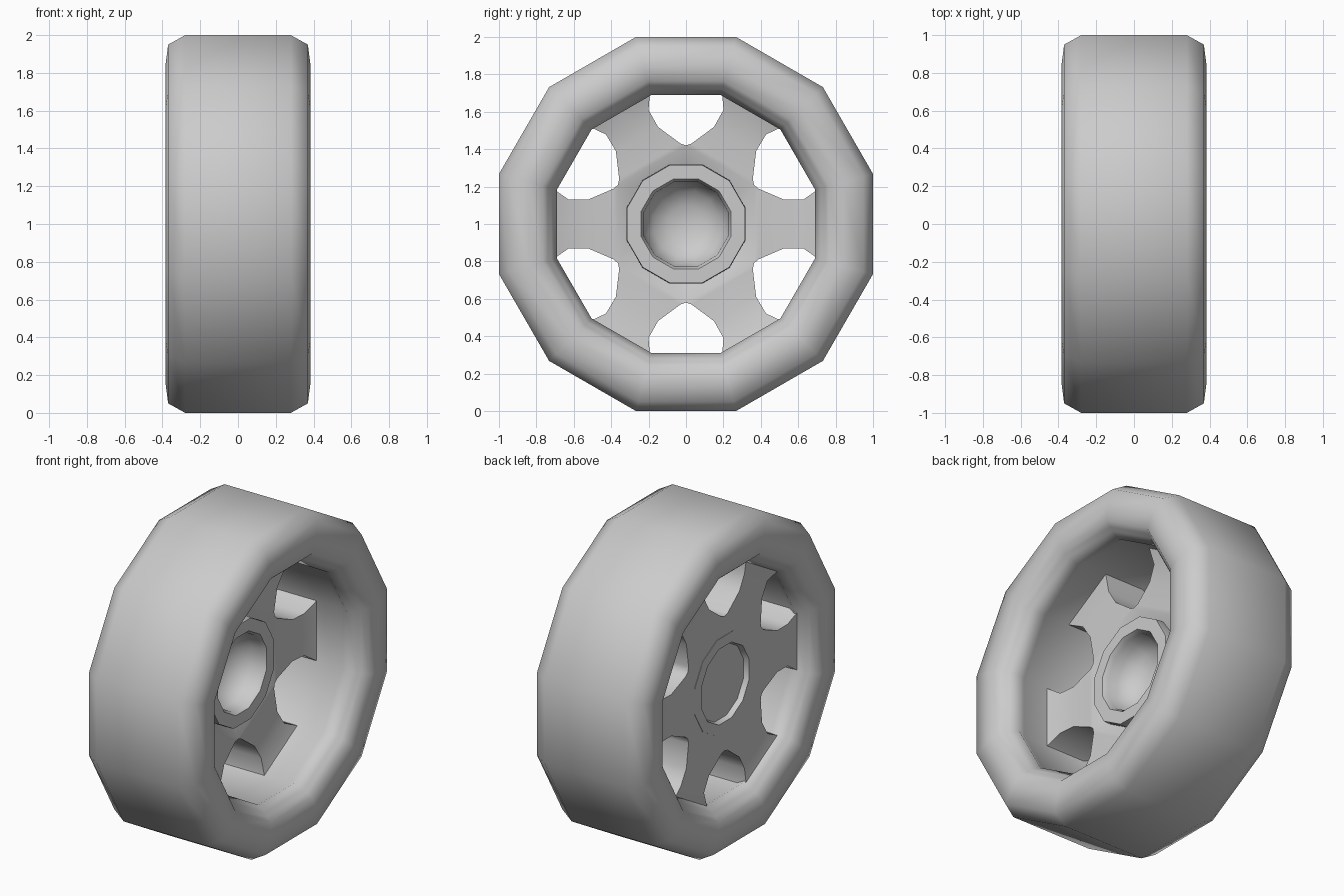
import bpy, bmesh
from math import radians, sin, cos
from mathutils import Matrix

if "Cube" in bpy.data.objects:
    bpy.data.objects.remove(bpy.data.objects["Cube"], do_unlink=True)

SIDES = 12
CENTRE = Matrix.Translation((0, 0, 1))

grey = bpy.data.materials.new("plain_grey")
grey.use_nodes = True
grey.diffuse_color = (0.6, 0.6, 0.6, 1)
grey.node_tree.nodes["Principled BSDF"].inputs["Base Color"].default_value = (0.6, 0.6, 0.6, 1)


def polar(x, r, degrees):
    """Point at depth x, radius r and angle around the axle."""
    return (x, r * cos(radians(degrees)), r * sin(radians(degrees)))


def finish(name, bm, angle):
    bmesh.ops.remove_doubles(bm, verts=bm.verts, dist=0.0005)
    bmesh.ops.recalc_face_normals(bm, faces=bm.faces)
    bm.transform(CENTRE)
    mesh = bpy.data.meshes.new(name)
    bm.to_mesh(mesh)
    bm.free()
    mesh.materials.append(grey)
    ob = bpy.data.objects.new(name, mesh)
    bpy.context.collection.objects.link(ob)
    bpy.ops.object.select_all(action="DESELECT")
    ob.select_set(True)
    bpy.context.view_layer.objects.active = ob
    bpy.ops.object.shade_smooth_by_angle(angle=radians(angle))
    return ob


def lathe(name, profile, closed, angle):
    """Turn an (x, radius) profile around the axle."""
    bm = bmesh.new()
    verts = [bm.verts.new(polar(x, r, 15)) for x, r in profile]
    edges = [bm.edges.new(pair) for pair in zip(verts, verts[1:])]
    if closed:
        edges.append(bm.edges.new((verts[-1], verts[0])))
    bmesh.ops.spin(bm, geom=verts + edges, cent=(0, 0, 0), axis=(1, 0, 0),
                   angle=radians(360), steps=SIDES, use_duplicate=False)
    return finish(name, bm, angle)


# Tyre with bead lips and inner barrel, the same on both sides
half = [(0.28, 1.035), (0.37, 0.983), (0.384, 0.87), (0.372, 0.79),
        (0.34, 0.765), (0.32, 0.745), (0.27, 0.714), (0.22, 0.735)]
tyre = half + [(-x, r) for x, r in reversed(half)]
lathe("tyre_and_rim", tyre, True, 65)

# Hub: shallow round recess on one side, deep bowl on the other
hub = [(-0.24, 0), (-0.24, 0.235), (-0.272, 0.245), (-0.27, 0.31),
       (0.0, 0.33), (0.03, 0.327), (0.03, 0.25), (0.0, 0.235),
       (-0.06, 0.23), (-0.13, 0.18), (-0.17, 0.1), (-0.18, 0)]
lathe("hub", hub, False, 50)

# Six spokes: radius, half angle, front depth, back depth
stations = [(0.28, 30, -0.268, -0.06), (0.42, 30, -0.268, 0.0),
            (0.431, 26, -0.268, 0.0), (0.541, 13.9, -0.265, 0.01),
            (0.642, 11.8, -0.265, 0.02), (0.74, 15, -0.285, 0.05)]
bm = bmesh.new()
for turn in range(0, 360, 60):
    rows = []
    for r, a, front, back in stations:
        ring = []
        for x in (front, back):
            for side in (-1, 0, 1):
                rad = r if side else r * cos(radians(a))
                ring.append(bm.verts.new(polar(x, rad, turn + side * a)))
        rows.append(ring)
    for i, (p, q) in enumerate(zip(rows, rows[1:])):
        for k in (0, 1, 3, 4):
            bm.faces.new((p[k], p[k + 1], q[k + 1], q[k]))
        if i > 0:
            for k in (0, 2):
                bm.faces.new((p[k], q[k], q[k + 3], p[k + 3]))
finish("spokes", bm, 50)
